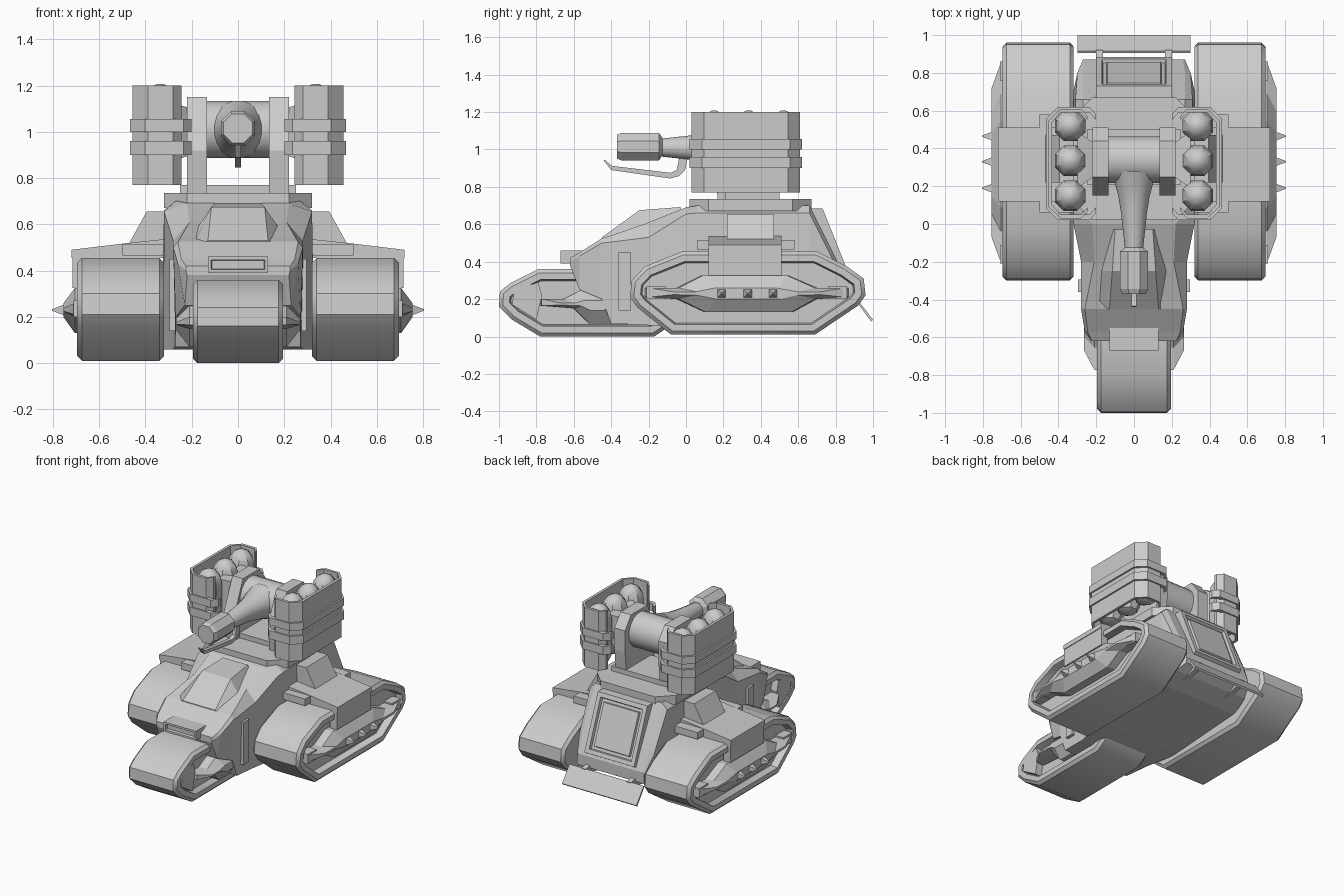
import bpy, bmesh
from math import cos, sin, pi
from mathutils import Vector

if "Cube" in bpy.data.objects:
    bpy.data.objects.remove(bpy.data.objects["Cube"])


def loft(name, rings, mirror=False, edit=None, smooth=False):
    """Skin a list of equal-length point rings, cap both ends."""
    bm = bmesh.new()
    vs = [[bm.verts.new(p) for p in r] for r in rings]
    n = len(vs[0])
    for a, b in zip(vs, vs[1:]):
        for i in range(n):
            bm.faces.new((a[i], a[(i + 1) % n], b[(i + 1) % n], b[i]))
    bm.faces.new(vs[0][::-1])
    bm.faces.new(vs[-1])
    bmesh.ops.recalc_face_normals(bm, faces=bm.faces)
    if edit:
        edit(bm)
    me = bpy.data.meshes.new(name)
    bm.to_mesh(me)
    bm.free()
    ob = bpy.data.objects.new(name, me)
    bpy.context.collection.objects.link(ob)
    if mirror:
        ob.modifiers.new("mirror", 'MIRROR')
    if smooth:
        bpy.ops.object.select_all(action='DESELECT')
        ob.select_set(True)
        bpy.context.view_layer.objects.active = ob
        bpy.ops.object.shade_smooth_by_angle(angle=0.6)
    return ob


def prism(name, pts, axis, a, b, **kw):
    """Extrude a 2D profile along an axis (x: pts are y,z; z: pts are x,y)."""
    put = {'x': lambda p, t: (t, p[0], p[1]), 'z': lambda p, t: (p[0], p[1], t)}[axis]
    return loft(name, [[put(p, t) for p in pts] for t in (a, b)], **kw)


def box(name, x, y, z, **kw):
    return prism(name, [(x[0], y[0]), (x[1], y[0]), (x[1], y[1]), (x[0], y[1])], 'z', *z, **kw)


def lathe(name, prof, axis, c, n=8, **kw):
    """Rings of (radius, position) around a line parallel to an axis."""
    rings = []
    for r, t in prof:
        ring = []
        for i in range(n):
            a = 2 * pi * (i + .5) / n
            u, v = r * cos(a), r * sin(a)
            ring.append({'x': (t, c[0] + u, c[1] + v), 'y': (c[0] + u, t, c[1] + v),
                         'z': (c[0] + u, c[1] + v, t)}[axis])
        rings.append(ring)
    return loft(name, rings, **kw)


def insets(direction, steps):
    """Edit: successive insets (thickness, depth) of the face looking along a direction."""
    def edit(bm):
        bm.normal_update()
        f = max(bm.faces, key=lambda f: f.normal.dot(Vector(direction)))
        for t, d in steps:
            bmesh.ops.inset_region(bm, faces=[f], thickness=t, depth=d, use_even_offset=True)
    return edit


def chain(*edits):
    return lambda bm: [e(bm) for e in edits]


rim = [(.02, .02), (.035, 0), (.008, -.05)]

# Rear tracks with recessed outer faces
rear = [(-.30, .21), (-.29, .30), (-.22, .375), (-.02, .455), (.70, .455), (.86, .375), (.95, .31),
        (.96, .22), (.92, .165), (.69, .01), (-.08, .01), (-.26, .155)]
prism("rear_track", rear, 'x', .34, .675, mirror=True, smooth=True,
      edit=chain(insets((1, 0, 0), rim), insets((-1, 0, 0), rim[:1])))
# Ridged hub armour, spikes, side skirts
hub = [(-.22, .21), (-.22, .26), (-.05, .26), (.08, .325), (.55, .325), (.70, .26), (.87, .26),
       (.87, .21), (.70, .20), (.57, .13), (.10, .13), (-.05, .20)]
ridge = lambda k, h: [(.325 + (y - .325) * k, .23 + (z - .23) * h) for y, z in hub]
loft("rear_hub_armour", [[(x, y, z) for y, z in ridge(k, h)]
     for x, k, h in ((.64, 1, 1), (.705, .97, 1), (.755, .72, .3))], mirror=True)
for y in (.19, .33, .465):
    lathe("hub_spike", [(.042, .735), (.004, .805)], 'x', (y, .23), 4, mirror=True)
for y in (-.16, .81):
    box("hub_end_lug", (.64, .71), (y - .05, y + .05), (.20, .27), mirror=True)
box("track_skirt", (.66, .715), (.12, .51), (.325, .49), mirror=True)
fender = [(.28, .54), (.47, .52), (.72, .49), (.72, .455), (.28, .455)]
loft("fender", [[(x, y, z) for x, z in fender] for y in (.12, .51)], mirror=True)
box("fender_ledge", (.28, .50), (.06, .58), (.465, .515), mirror=True)
block = [(.25, .655), (.395, .655), (.475, .51), (.25, .51)]
loft("fender_block", [[(x, y, z) for x, z in block] for y in (.22, .47)], mirror=True)

# Front track
front = [(-1, .16), (-.995, .24), (-.94, .285), (-.79, .36), (-.40, .36), (-.20, .28), (-.08, .16),
         (-.08, .06), (-.17, 0), (-.78, 0), (-.93, .09)]
prism("front_track", front, 'x', -.175, .175, smooth=True,
      edit=chain(insets((1, 0, 0), rim), insets((-1, 0, 0), rim)))
fhub = [(-.78, .165), (-.78, .20), (-.66, .20), (-.56, .25), (-.38, .24), (-.33, .16),
        (-.40, .07), (-.52, .07), (-.60, .15)]
loft("front_hub_armour", [[(x, -.5 + (y + .5) * k, .17 + (z - .17) * h) for y, z in fhub]
     for x, k, h in ((.13, 1, 1), (.21, .97, 1), (.265, .6, .3))], mirror=True)
loft("front_hub_plate", [[(x, y, z) for y, z in ((-.93, .17), (-.92, .25), (-.79, .29), (-.77, .22), (-.80, .09))]
     for x in (.14, .195)], mirror=True)

# Hull: sections of (y, top z, top half-width, shoulder z, half-width, bottom z, half-width)
hull = [(-.62, .42, .225, .40, .225, .38, .22),
        (-.57, .448, .245, .43, .26, .25, .23),
        (-.45, .525, .26, .50, .28, .20, .27),
        (-.40, .54, .25, .505, .28, .07, .27),
        (-.20, .61, .21, .53, .28, .06, .28),
        (0, .69, .22, .655, .32, .06, .32),
        (.06, .70, .27, .66, .32, .06, .33),
        (.66, .70, .27, .66, .31, .10, .33),
        (.80, .42, .27, .38, .30, .15, .30),
        (.87, .27, .26, .25, .27, .19, .27)]
loft("hull", [[(wt, y, zt), (wm, y, zm), (wb, y, zb), (-wb, y, zb), (-wm, y, zm), (-wt, y, zt)]
     for y, zt, wt, zm, wm, zb, wb in hull])
canopy = [(-.45, .53, .13, .50, .20), (-.25, .675, .115, .55, .20), (-.03, .692, .10, .62, .14)]
loft("canopy", [[(a, y, zt), (b, y, zb), (-b, y, zb), (-a, y, zt)] for y, zt, a, zb, b in canopy])
box("nose_light", (-.13, .13), (-.67, -.52), (.39, .46), edit=insets((0, -1, 0), [(.014, 0), (.003, -.02)]))
box("side_rib", (.26, .297), (-.36, -.295), (.14, .45), mirror=True)

# Rear hatch and mud flap
prism("rear_hatch", [(.62, .685), (.73, .685), (.885, .30), (.80, .25)], 'x', -.2, .2,
      edit=insets((0, 1, .4), [(.03, 0), (.005, -.02), (.02, 0), (.004, .015)]))
prism("mud_flap", [(.905, .195), (.915, .20), (1, .09), (.99, .08)], 'x', -.30, .30)
prism("flap_arm", [(.80, .22), (.92, .20), (.91, .17), (.70, .12)], 'x', .165, .20, mirror=True)

# Turret base plate and ring
base = [(-.22, .02), (.22, .02), (.32, .12), (.32, .57), (.22, .67), (-.22, .67), (-.32, .57), (-.32, .12)]
prism("turret_base", base, 'z', .67, .735)
box("turret_ring", (-.25, .25), (.21, .50), (.73, .77))
# Uprights, drum and pod brackets
prism("turret_upright", [(.17, .73), (.15, .92), (.25, 1.15), (.44, 1.15), (.51, 1.06), (.51, .90), (.49, .73)],
      'x', .135, .22, mirror=True)
lathe("gun_drum", [(.125, -.14), (.125, .14)], 'x', (.34, 1.01), 16, smooth=True)
loft("pod_bracket", [[(x, .34 + s * h, 1.0 + t * v) for s, t in ((-1, -1), (1, -1), (1, 1), (-1, 1))]
     for x, h, v in ((.20, .08, .10), (.30, .15, .13))], mirror=True)

# Gun and pilot arm
lathe("gun_trumpet", [(.125, .28), (.105, .22), (.085, .15), (.07, .06), (.047, -.15)], 'y', (0, 1.01), 16, smooth=True)
lathe("gun_barrel", [(.05, -.125), (.08, -.145), (.08, -.345), (.068, -.37)], 'y', (0, 1.015))
arm = [(.01, .96), (-.005, .89), (-.035, .858), (-.085, .845), (-.40, .89), (-.44, .94), (-.435, .945),
       (-.395, .912), (-.08, .875), (-.05, .89), (-.035, .96)]
prism("pilot_arm", arm, 'x', -.014, .014)

# Canister pods: open C-shaped shells, bands, domed canisters


def c_shape(x0, x1, y0, y1, t):
    def side(g):
        return [(x0, y0 + .04 + g), (x0 + .035, y0 + g), (x1 - .065, y0 + g), (x1 - g, y0 + .065 + g * .4),
                (x1 - g, y1 - .065 - g * .4), (x1 - .065, y1 - g), (x0 + .035, y1 - g), (x0, y1 - .04 - g)]
    return side(0) + side(t)[::-1]


prism("pod_shell", c_shape(.245, .455, .03, .61, .02), 'z', .77, 1.2, mirror=True)
for z0, z1 in ((.90, .96), (1.0, 1.055)):
    prism("pod_band", c_shape(.20, .467, .02, .62, .03), 'z', z0, z1, mirror=True)
for y in (.15, .335, .52):
    lathe("canister", [(.03, .785), (.065, .80), (.088, .85), (.088, 1.10), (.078, 1.15), (.05, 1.19), (.015, 1.207)],
          'z', (.337, y), 8, mirror=True, smooth=True)
